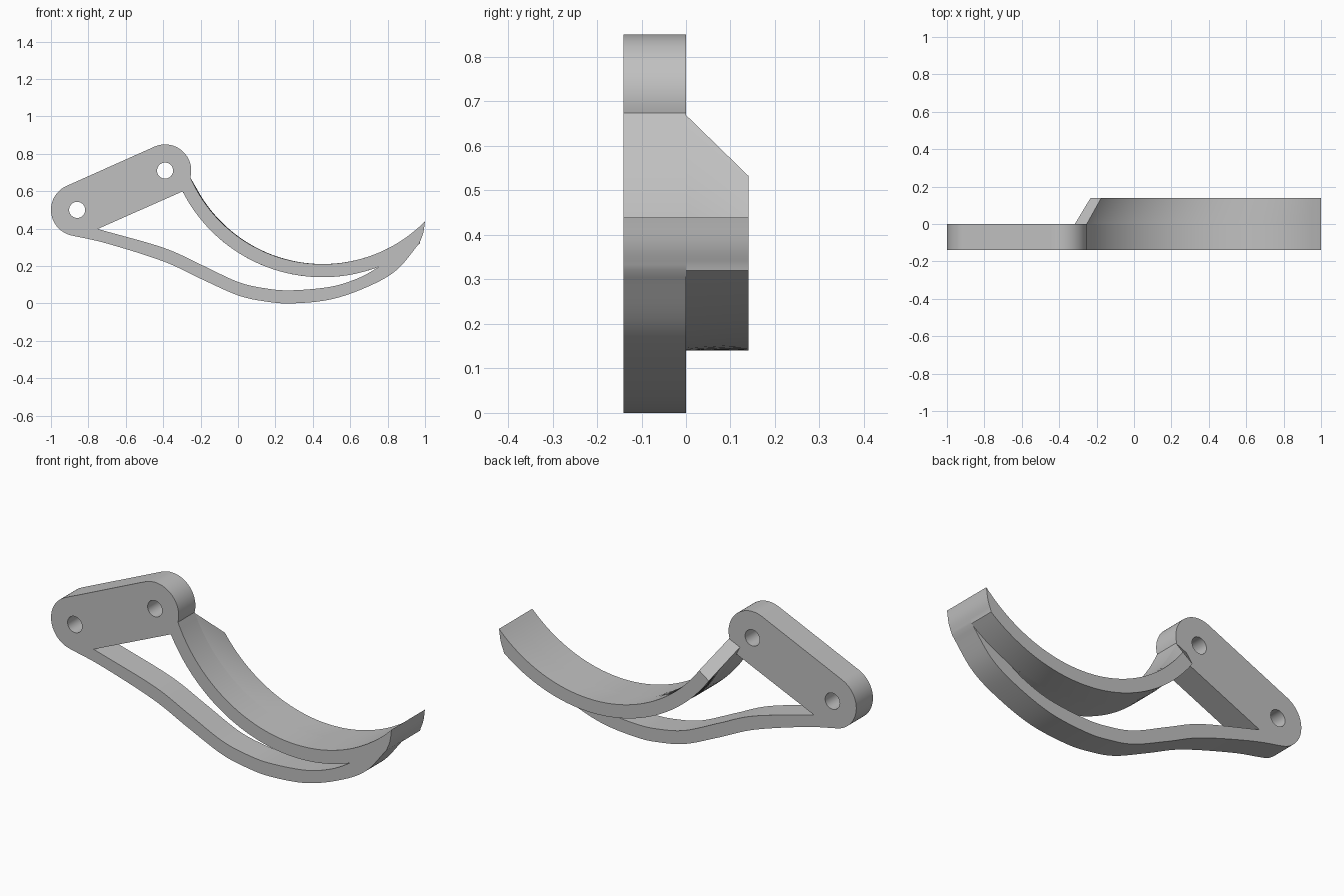
import bpy, bmesh, math
from mathutils import Vector

cube = bpy.data.objects.get("Cube")
if cube:
    bpy.data.objects.remove(cube)

grey = bpy.data.materials.new("plain grey")
grey.use_nodes = True
GREY = (0.53, 0.53, 0.53, 1)
grey.diffuse_color = GREY
grey.node_tree.nodes["Principled BSDF"].inputs["Base Color"].default_value = GREY

HALF = 0.14                        # depth of each layer
BOWL, R_IN, R_OUT = (0.452, 0.98), 0.77, 0.84
PIN_LOW, PIN_HIGH, R_LUG, R_PIN = (-0.86, 0.5), (-0.39, 0.71), 0.14, 0.043


def arc(centre, r, a, b, n):
    """Points on a circle from angle a to b in degrees."""
    angles = [math.radians(a + (b - a) * i / n) for i in range(n + 1)]
    return [(centre[0] + r * math.cos(t), centre[1] + r * math.sin(t)) for t in angles]


def smooth(points, n=8):
    """Smooth curve through the given points."""
    p = [Vector(q) for q in points]
    p = [2 * p[0] - p[1]] + p + [2 * p[-1] - p[-2]]
    out = []
    for a, b, c, d in zip(p, p[1:], p[2:], p[3:]):
        for i in range(n):
            t = i / n
            out.append(tuple(0.5 * (2 * b + (c - a) * t + (2 * a - 5 * b + 4 * c - d) * t ** 2
                                    + (3 * b - a - 3 * c + d) * t ** 3)))
    return out + [tuple(points[-1])]


def finish(bm, name):
    bmesh.ops.recalc_face_normals(bm, faces=bm.faces[:])
    mesh = bpy.data.meshes.new(name)
    bm.to_mesh(mesh)
    bm.free()
    mesh.materials.append(grey)
    obj = bpy.data.objects.new(name, mesh)
    bpy.context.collection.objects.link(obj)
    bpy.ops.object.select_all(action='DESELECT')
    obj.select_set(True)
    bpy.context.view_layer.objects.active = obj
    bpy.ops.object.shade_smooth_by_angle(angle=math.radians(25))


# Shared curves: the pointed tip, the lower arm's underside and its upper side
tip = smooth([(0.97, 0.322), (0.99, 0.375), (1.0, 0.44)], 5)
underside = smooth([(-0.884, 0.362), (-0.7, 0.32), (-0.4, 0.225), (-0.2, 0.132), (0, 0.043),
                    (0.15, 0.01), (0.29, 0), (0.5, 0.022), (0.7, 0.092), (0.85, 0.18),
                    (0.97, 0.322)])
upper_side = smooth([(-0.75, 0.398), (-0.4, 0.298), (-0.2, 0.208), (0, 0.115), (0.15, 0.08),
                     (0.29, 0.07), (0.5, 0.09), (0.65, 0.138), (0.76, 0.199)])

# Front layer: pivot plate, curved band and lower arm in one outline with openings
outline = (arc(BOWL, R_IN, 315.4, 203.8, 60) + arc(PIN_HIGH, R_LUG, -15, 114, 24)
           + arc(PIN_LOW, R_LUG, 114, 260, 28)[:-1] + underside + tip[1:-1])
window = upper_side[:-1] + arc(BOWL, R_OUT, 291.5, 207, 48)
pins = [arc(c, R_PIN, 0, 360, 32)[:-1] for c in (PIN_LOW, PIN_HIGH)]

bm = bmesh.new()
for loop in [outline, window] + pins:
    verts = [bm.verts.new((x, -HALF, z)) for x, z in loop]
    for a, b in zip(verts, verts[1:] + verts[:1]):
        bm.edges.new((a, b))
bmesh.ops.triangle_fill(bm, use_beauty=True, use_dissolve=False, edges=bm.edges[:])
ext = bmesh.ops.extrude_face_region(bm, geom=bm.faces[:])
bmesh.ops.translate(bm, vec=(0, HALF, 0),
                    verts=[v for v in ext["geom"] if isinstance(v, bmesh.types.BMVert)])
finish(bm, "pivot_plate_and_arms")

# Rear layer: the band widened backwards, its upper end cut at a slant
def band(start):
    return arc(BOWL, R_IN, 315.4, start, 60) + arc(BOWL, R_OUT, start, 308.2, 60) + tip[1:-1]


bm = bmesh.new()
near = [bm.verts.new((x, 0, z)) for x, z in band(203.8)]
far = [bm.verts.new((x, HALF, z)) for x, z in band(215.5)]
for i in range(len(near)):
    j = (i + 1) % len(near)
    bm.faces.new((near[i], near[j], far[j], far[i]))
bm.faces.new(far)
finish(bm, "rear_band")
